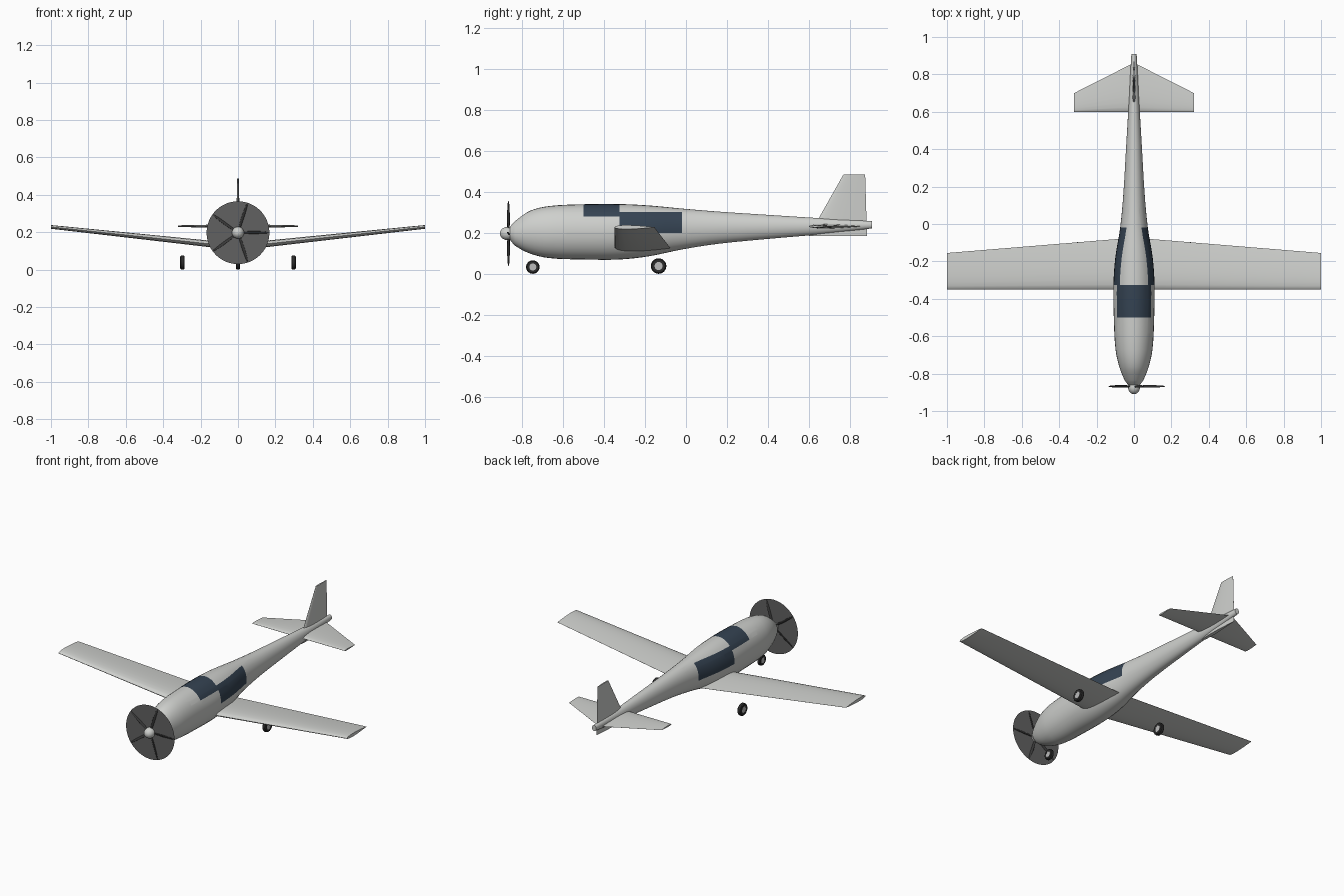
import bpy, bmesh, math
from mathutils import Vector, Matrix

if "Cube" in bpy.data.objects:
    bpy.data.objects.remove(bpy.data.objects["Cube"])


def material(name, *rgb):
    m = bpy.data.materials.new(name)
    m.use_nodes = True
    m.diffuse_color = (*rgb, 1)
    m.node_tree.nodes["Principled BSDF"].inputs["Base Color"].default_value = (*rgb, 1)
    return m


PAINT = material("light_grey_paint", 0.62, 0.63, 0.61)
GLASS = material("dark_blue_glass", 0.035, 0.056, 0.085)
BLUR = material("grey_propeller_disc", 0.12, 0.12, 0.12)
BLADE = material("dark_blade", 0.04, 0.04, 0.04)
RUBBER = material("black_rubber", 0.025, 0.025, 0.025)
HUB = material("hub_metal", 0.5, 0.5, 0.5)


def finish(name, bm, *mats, angle=35):
    bmesh.ops.recalc_face_normals(bm, faces=bm.faces)
    me = bpy.data.meshes.new(name)
    bm.to_mesh(me)
    bm.free()
    ob = bpy.data.objects.new(name, me)
    bpy.context.collection.objects.link(ob)
    for m in mats:
        me.materials.append(m)
    bpy.ops.object.select_all(action="DESELECT")
    ob.select_set(True)
    bpy.context.view_layer.objects.active = ob
    bpy.ops.object.shade_smooth_by_angle(angle=math.radians(angle))
    return ob


def loft(bm, rings):
    """Skin closed rings of points and cap both ends."""
    loops = [[bm.verts.new(p) for p in ring] for ring in rings]
    n = len(loops[0])
    for a, b in zip(loops, loops[1:]):
        for i in range(n):
            j = (i + 1) % n
            bm.faces.new((a[i], a[j], b[j], b[i]))
    bm.faces.new(loops[0])
    bm.faces.new(loops[-1])


# Fuselage stations: y, bottom, top, half width
STATIONS = [
    (-0.86, 0.165, 0.231, 0.032), (-0.835, 0.137, 0.258, 0.05),
    (-0.765, 0.100, 0.307, 0.078), (-0.67, 0.077, 0.331, 0.099),
    (-0.5, 0.070, 0.340, 0.108), (-0.325, 0.070, 0.341, 0.110),
    (-0.18, 0.086, 0.334, 0.100), (-0.02, 0.119, 0.319, 0.074),
    (0.16, 0.147, 0.304, 0.057), (0.45, 0.175, 0.285, 0.040),
    (0.67, 0.194, 0.271, 0.027), (0.91, 0.222, 0.257, 0.014)]


def smooth_stations(st, steps=4):
    """Hermite interpolation through the stations."""
    def slope(i, k):
        a, b = st[max(i - 1, 0)], st[min(i + 1, len(st) - 1)]
        return (b[k] - a[k]) / (b[0] - a[0])
    out = []
    for i in range(len(st) - 1):
        h = st[i + 1][0] - st[i][0]
        for s in range(steps):
            t = s / steps
            e = t * t * (3 - 2 * t)
            row = [st[i][0] + h * t]
            for k in (1, 2, 3):
                row.append(st[i][k] * (1 - e) + st[i + 1][k] * e
                           + h * t * (1 - t) * ((1 - t) * slope(i, k) - t * slope(i + 1, k)))
            out.append(row)
    return out + [st[-1]]


bm = bmesh.new()
SIDES = 32
loft(bm, [[(w * math.cos(math.tau * i / SIDES), y,
            (lo + hi) / 2 + (hi - lo) / 2 * math.sin(math.tau * i / SIDES))
           for i in range(SIDES)] for y, lo, hi, w in smooth_stations(STATIONS)])

# Cut the window outlines into the skin, then colour the enclosed faces
FRONT, POST, REAR = -0.5, -0.325, -0.02
SCREEN_LOW, SIDE_LOW, SIDE_HIGH = 0.28, 0.2, 0.303
cuts = [((0, y, 0), (0, 1, 0)) for y in (FRONT, POST, REAR)]
cuts += [((0, 0, z), (0, 0, 1)) for z in (SCREEN_LOW, SIDE_LOW, SIDE_HIGH)]
for co, no in cuts:
    near = [f for f in bm.faces if FRONT - 0.1 < f.calc_center_median().y < REAR + 0.1]
    geom = near + list({e for f in near for e in f.edges}) + list({v for f in near for v in f.verts})
    bmesh.ops.bisect_plane(bm, geom=geom, plane_co=co, plane_no=no, dist=1e-5)
for f in bm.faces:
    c = f.calc_center_median()
    screen = FRONT < c.y < POST and c.z > SCREEN_LOW
    side = POST < c.y < REAR and SIDE_LOW < c.z < SIDE_HIGH
    f.material_index = int(screen or side)
finish("fuselage", bm, PAINT, GLASS)


def airfoil(lead, chord, thick, vertical=False, n=10):
    """Closed symmetric section with its chord along y."""
    half = []
    for i in range(n + 1):
        t = (1 - math.cos(math.pi * i / n)) / 2
        h = 5 * thick * (0.2969 * math.sqrt(t) - 0.126 * t - 0.3516 * t**2
                         + 0.2843 * t**3 - 0.1015 * t**4)
        half.append((t * chord, h))
    outline = half + [(a, -h) for a, h in half[-1:0:-1]]
    side = Vector((1, 0, 0)) if vertical else Vector((0, 0, 1))
    return [Vector(lead) + Vector((0, a, 0)) + side * h for a, h in outline]


def surface(name, sections, vertical=False):
    bm = bmesh.new()
    loft(bm, [airfoil(*s, vertical) for s in sections])
    return finish(name, bm, PAINT)


# Flying surfaces
surface("main_wing", [((-1, -0.35, 0.228), 0.195, 0.02),
                      ((0, -0.35, 0.121), 0.277, 0.038),
                      ((1, -0.35, 0.228), 0.195, 0.02)])
surface("tailplane", [((-0.32, 0.6, 0.232), 0.1, 0.009),
                      ((0, 0.6, 0.232), 0.262, 0.022),
                      ((0.32, 0.6, 0.232), 0.1, 0.009)])
surface("tail_fin", [((0, 0.6, 0.185), 0.285, 0.022),
                     ((0, 0.77, 0.486), 0.106, 0.009)], vertical=True)

# Propeller: spinner, blurred disc and five blades
AXIS = Vector((0, -0.868, 0.197))


def ellipsoid(name, mat, matrix):
    bm = bmesh.new()
    bmesh.ops.create_uvsphere(bm, u_segments=20, v_segments=12, radius=1, matrix=matrix)
    return finish(name, bm, mat, angle=60)


ellipsoid("spinner", PAINT, Matrix.Translation(AXIS + Vector((0, -0.006, 0)))
          @ Matrix.Diagonal((0.032, 0.036, 0.032, 1)))
bm = bmesh.new()
bmesh.ops.create_circle(bm, cap_ends=True, segments=48, radius=0.168,
                        matrix=Matrix.Translation(AXIS) @ Matrix.Rotation(math.pi / 2, 4, "X"))
finish("propeller_disc", bm, BLUR)
for i in range(5):
    turn = Matrix.Rotation(-math.tau * i / 5, 4, "Y")
    pitch = Matrix.Rotation(math.radians(35), 4, "X")
    ellipsoid(f"propeller_blade_{i + 1}", BLADE, Matrix.Translation(AXIS) @ turn
              @ Matrix.Translation((0.085, 0, 0)) @ pitch @ Matrix.Diagonal((0.083, 0.004, 0.01, 1)))


def wheel(name, x, y, radius, width):
    """Rounded tyre turned around x, with a hub through it."""
    place = Matrix.Translation((x, y, radius))
    hub = radius * 0.52
    profile = [(-0.5, hub), (-0.5, radius * 0.85), (-0.32, radius * 0.97),
               (0.32, radius * 0.97), (0.5, radius * 0.85), (0.5, hub)]
    profile.insert(3, (0, radius))
    bm = bmesh.new()
    verts = [bm.verts.new((a * width, 0, r)) for a, r in profile]
    edges = [bm.edges.new((verts[i - 1], verts[i])) for i in range(len(verts))]
    bmesh.ops.spin(bm, geom=verts + edges, cent=(0, 0, 0), axis=(1, 0, 0),
                   angle=math.tau, steps=28, use_merge=True)
    bmesh.ops.remove_doubles(bm, verts=bm.verts, dist=1e-5)
    bm.transform(place)
    finish(name + "_tyre", bm, RUBBER)
    bm = bmesh.new()
    bmesh.ops.create_cone(bm, cap_ends=True, segments=28, radius1=hub, radius2=hub,
                          depth=width * 0.9,
                          matrix=place @ Matrix.Rotation(math.pi / 2, 4, "Y"))
    finish(name + "_hub", bm, HUB)


# Landing wheels
wheel("nose_wheel", 0, -0.749, 0.033, 0.02)
for label, s in (("left", 1), ("right", -1)):
    wheel(f"{label}_main_wheel", 0.297 * s, -0.134, 0.038, 0.024)
